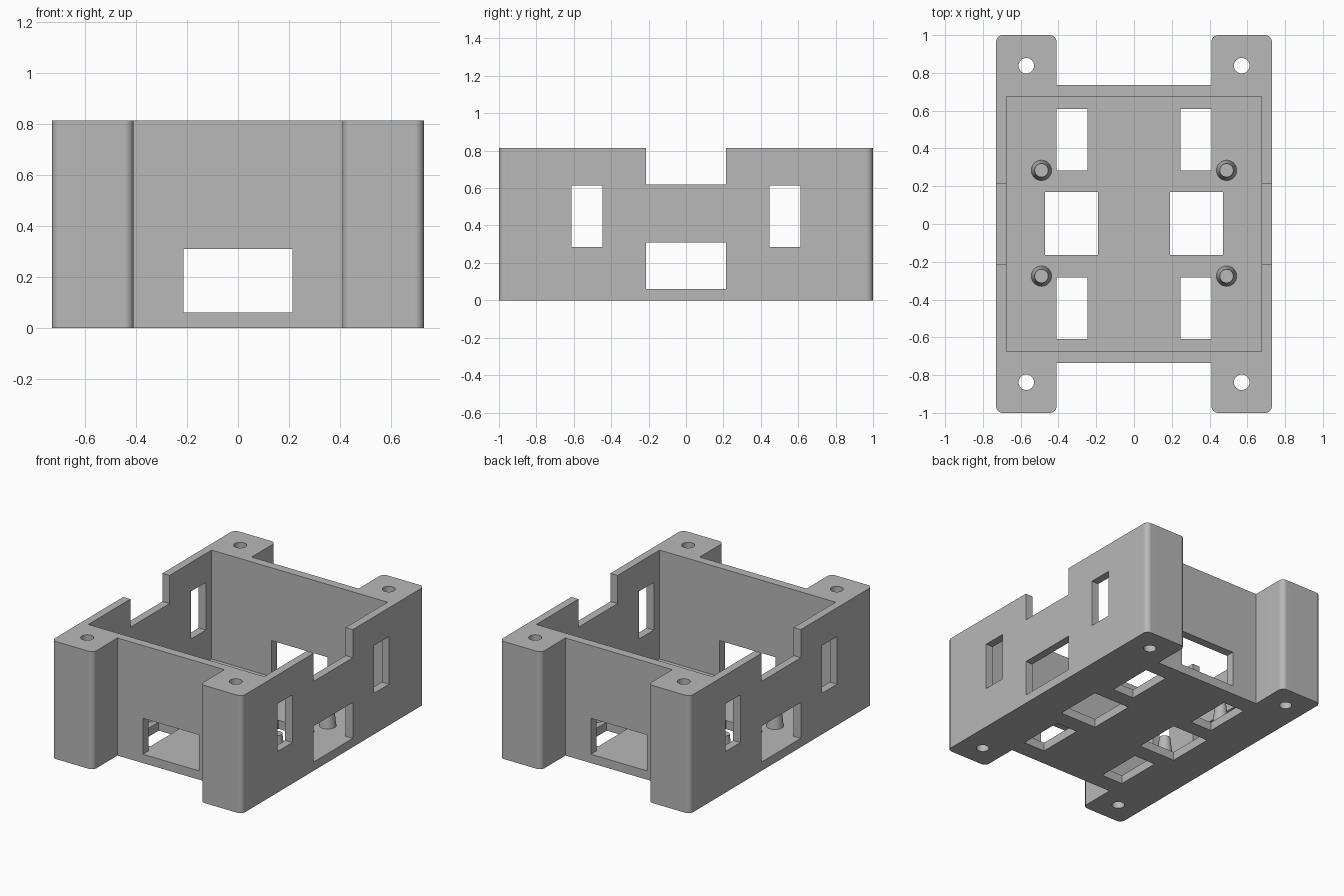
import bpy, bmesh
from math import radians

cube = bpy.data.objects.get("Cube")
if cube:
    bpy.data.objects.remove(cube, do_unlink=True)

H, FLOOR = 0.815, 0.06        # overall height, floor thickness
WX, WY, LEG = 0.73, 0.735, 0.41

grey = bpy.data.materials.new("grey_plastic")
grey.use_nodes = True
colour = (0.48, 0.48, 0.48, 1)
grey.diffuse_color = colour
grey.node_tree.nodes["Principled BSDF"].inputs["Base Color"].default_value = colour


def make_object(name, bm):
    bmesh.ops.recalc_face_normals(bm, faces=bm.faces)
    mesh = bpy.data.meshes.new(name)
    bm.to_mesh(mesh)
    bm.free()
    obj = bpy.data.objects.new(name, mesh)
    bpy.context.scene.collection.objects.link(obj)
    mesh.materials.append(grey)
    return obj


def activate(obj):
    bpy.ops.object.select_all(action='DESELECT')
    obj.select_set(True)
    bpy.context.view_layer.objects.active = obj


def box(x, y, z):
    bm = bmesh.new()
    bmesh.ops.create_cube(bm, size=1)
    for v in bm.verts:
        v.co = [a + (b - a) * (c + 0.5) for (a, b), c in zip((x, y, z), v.co)]
    return bm


def frustum(x, y, z0, z1, r0, r1):
    bm = bmesh.new()
    bmesh.ops.create_cone(bm, cap_ends=True, segments=32, radius1=r0, radius2=r1, depth=z1 - z0)
    bmesh.ops.translate(bm, verts=bm.verts, vec=(x, y, (z0 + z1) / 2))
    return bm


def cut(target, bm):
    cutter = make_object("cutter", bm)
    cutter.hide_render = True
    activate(target)
    mod = target.modifiers.new("cut", 'BOOLEAN')
    mod.operation, mod.solver, mod.object = 'DIFFERENCE', 'EXACT', cutter
    bpy.ops.object.modifier_apply(modifier=mod.name)
    bpy.data.objects.remove(cutter, do_unlink=True)


def smooth(obj):
    activate(obj)
    bpy.ops.object.shade_smooth_by_angle(angle=radians(30))
    obj.modifiers.new("even_shading", 'WEIGHTED_NORMAL').keep_sharp = True


# Solid H-shaped block with rounded leg ends
quarter = [(WX, 1), (LEG, 1), (LEG, WY)]
outline = quarter + [(-x, y) for x, y in reversed(quarter)]
outline += [(-x, -y) for x, y in outline]
bm = bmesh.new()
base = bm.faces.new([bm.verts.new((x, y, 0)) for x, y in outline])
extruded = bmesh.ops.extrude_face_region(bm, geom=[base])["geom"]
bmesh.ops.translate(bm, vec=(0, 0, H), verts=[v for v in extruded if isinstance(v, bmesh.types.BMVert)])
corners = [e for e in bm.edges if abs(e.verts[0].co.z - e.verts[1].co.z) > 0.1
           and abs(e.verts[0].co.y) > 0.9]
bmesh.ops.bevel(bm, geom=corners, offset=0.035, segments=6, profile=0.5, affect='EDGES')
housing = make_object("housing", bm)

# Cavity, then windows through opposite walls
cut(housing, box((-0.675, 0.675), (-0.675, 0.675), (FLOOR, 1)))
port_z = (FLOOR + 0.001, 0.31)
for s in (-1, 1):
    cut(housing, box((-0.215, 0.215), sorted((s * 0.6, s * 0.8)), port_z))
    side = sorted((s * 0.6, s * 0.8))
    cut(housing, box(side, (-0.215, 0.215), port_z))
    cut(housing, box(side, (-0.215, 0.215), (0.62, 1)))
    for t in (-1, 1):
        cut(housing, box(side, sorted((t * 0.447, t * 0.612)), (0.285, 0.615)))

# Floor vents and screw holes
for s in (-1, 1):
    cut(housing, box(sorted((s * 0.19, s * 0.472)), (-0.165, 0.17), (-0.1, 0.1)))
    for t in (-1, 1):
        cut(housing, box(sorted((s * 0.245, s * 0.41)), sorted((t * 0.283, t * 0.61)), (-0.1, 0.1)))
        cut(housing, frustum(s * 0.57, t * 0.838, -0.1, 1, 0.041, 0.041))
smooth(housing)

# Tapered standoffs on the floor
for side, s in (("right", -1), ("left", 1)):
    for end, t in (("front", -1), ("back", 1)):
        post = make_object(f"standoff_{end}_{side}",
                           frustum(s * 0.49, t * 0.28 + 0.004, FLOOR - 0.01, FLOOR + 0.16, 0.055, 0.036))
        smooth(post)
